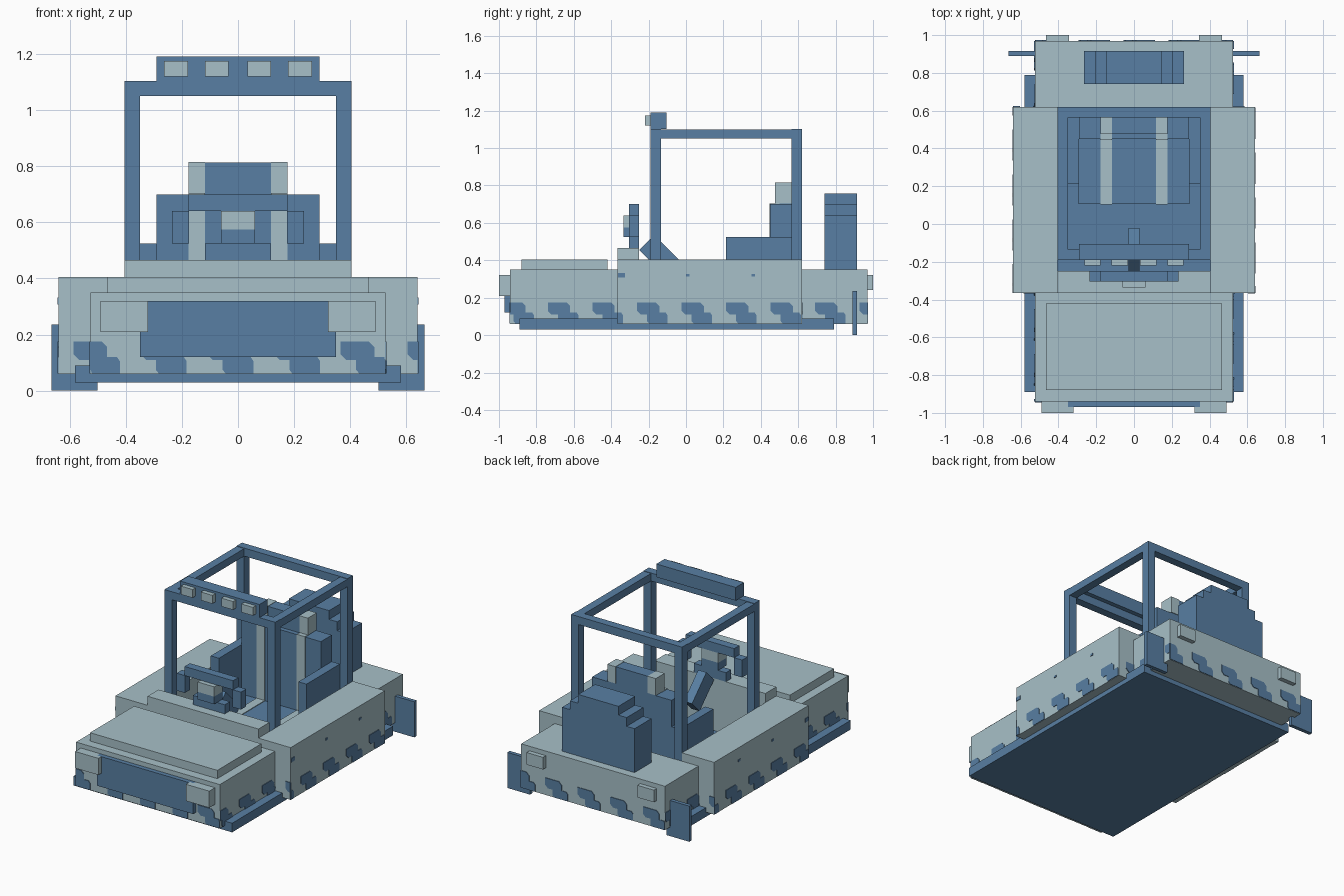
import bpy
import bmesh
from mathutils import Vector

if "Cube" in bpy.data.objects:
    bpy.data.objects.remove(bpy.data.objects["Cube"], do_unlink=True)


def material(name, rgb):
    m = bpy.data.materials.new(name)
    m.use_nodes = True
    m.diffuse_color = (*rgb, 1)
    m.node_tree.nodes["Principled BSDF"].inputs["Base Color"].default_value = (*rgb, 1)
    return m


PALE = material("pale_grey_blue", (0.39, 0.53, 0.58))
BLUE = material("slate_blue", (0.098, 0.212, 0.366))


def finish(name, bm, mat):
    bmesh.ops.recalc_face_normals(bm, faces=bm.faces)
    mesh = bpy.data.meshes.new(name)
    bm.to_mesh(mesh)
    bm.free()
    mesh.materials.append(mat)
    ob = bpy.data.objects.new(name, mesh)
    bpy.context.scene.collection.objects.link(ob)
    return ob


def box(name, xs, ys, zs, mat):
    """Box from its extents on each axis."""
    bm = bmesh.new()
    bmesh.ops.create_cube(bm, size=1)
    for v in bm.verts:
        v.co = [r[0] if c < 0 else r[1] for c, r in zip(v.co, (xs, ys, zs))]
    return finish(name, bm, mat)


def wide(name, half, ys, zs, mat):
    """Box centred on x = 0."""
    return box(name, (-half, half), ys, zs, mat)


def pair(name, xs, ys, zs, mat):
    """Matching boxes on both sides."""
    box("left_" + name, xs, ys, zs, mat)
    box("right_" + name, (-xs[1], -xs[0]), ys, zs, mat)


def prism(bm, ring, depth):
    """Add a closed outline extruded along a vector."""
    a = [bm.verts.new(p) for p in ring]
    b = [bm.verts.new(p + depth) for p in ring]
    bm.faces.new(a)
    bm.faces.new(b[::-1])
    for i in range(len(a)):
        j = (i + 1) % len(a)
        bm.faces.new((a[i], b[i], b[j], a[j]))


# Hull
wide("chassis_plate", 0.58, (-0.89, 0.79), (0.03, 0.09), BLUE)
wide("front_body", 0.525, (-0.94, -0.365), (0.06, 0.35), PALE)
wide("hood_panel", 0.465, (-0.88, -0.42), (0.35, 0.405), PALE)
wide("cowl", 0.405, (-0.365, -0.25), (0.06, 0.465), PALE)
wide("rear_body", 0.525, (0.62, 0.97), (0.06, 0.35), PALE)
pair("side_pod", (0.405, 0.64), (-0.365, 0.62), (0.06, 0.405), PALE)
wide("cockpit_floor", 0.405, (-0.25, 0.62), (0.06, 0.12), BLUE)

# Nose, tail and mud flaps
wide("grille", 0.35, (-0.97, -0.94), (0.12, 0.32), BLUE)
pair("headlight", (0.32, 0.49), (-1.0, -0.94), (0.21, 0.32), PALE)
pair("tail_light", (0.345, 0.465), (0.97, 1.0), (0.24, 0.32), PALE)
pair("mud_flap", (0.50, 0.665), (0.89, 0.915), (0, 0.235), BLUE)

# Stepped engine block
for i, half in enumerate((0.265, 0.207, 0.147)):
    base = 0.35 if i == 0 else 0.58 + 0.058 * i
    wide(f"engine_step_{i + 1}", half, (0.74, 0.915), (base, 0.64 + 0.058 * i), BLUE)

# Roll cage
pair("front_post", (0.35, 0.405), (-0.19, -0.135), (0.12, 1.103), BLUE)
pair("rear_post", (0.35, 0.405), (0.565, 0.62), (0.12, 1.103), BLUE)
pair("roof_rail", (0.35, 0.405), (-0.135, 0.565), (1.05, 1.10), BLUE)
wide("front_crossbar", 0.35, (-0.19, -0.135), (1.05, 1.103), BLUE)
wide("rear_crossbar", 0.35, (0.565, 0.62), (1.05, 1.103), BLUE)

# Roof light bar
wide("light_bar", 0.29, (-0.19, -0.105), (1.103, 1.19), BLUE)
pair("inner_roof_light", (0.033, 0.118), (-0.22, -0.19), (1.12, 1.175), PALE)
pair("outer_roof_light", (0.178, 0.263), (-0.22, -0.19), (1.12, 1.175), PALE)

# Seat with pale stripes
wide("seat_cushion", 0.295, (0.105, 0.565), (0.12, 0.20), BLUE)
wide("seat_back", 0.29, (0.45, 0.565), (0.20, 0.70), BLUE)
wide("headrest", 0.175, (0.48, 0.565), (0.70, 0.813), BLUE)
pair("armrest", (0.29, 0.35), (0.215, 0.565), (0.12, 0.525), BLUE)
STRIPE = (0.117, 0.177)
pair("cushion_stripe", STRIPE, (0.102, 0.45), (0.12, 0.204), PALE)
pair("back_stripe", STRIPE, (0.446, 0.50), (0.204, 0.704), PALE)
pair("headrest_stripe", STRIPE, (0.476, 0.569), (0.704, 0.815), PALE)

# Steering wheel and slanted column
RIM = (-0.305, -0.25)
wide("wheel_top", 0.177, RIM, (0.64, 0.70), BLUE)
pair("wheel_grip", (0.175, 0.235), RIM, (0.525, 0.64), BLUE)
wide("wheel_bottom", 0.117, RIM, (0.465, 0.525), BLUE)
wide("wheel_hub", 0.06, (-0.335, -0.25), (0.575, 0.64), PALE)
wide("wheel_spoke", 0.06, (-0.335, -0.25), (0.525, 0.575), BLUE)
column = bmesh.new()
side = [(-0.25, 0.455), (-0.17, 0.535), (-0.02, 0.385), (-0.10, 0.305)]
prism(column, [Vector((-0.03, y, z)) for y, z in side], Vector((0.06, 0, 0)))
finish("steering_column", column, BLUE)

# Camouflage patches: one S-shaped outline repeated along the hull faces
PATCH = [(-0.11, 0.175), (-0.01, 0.175), (0.01, 0.155), (0.01, 0.12), (0.045, 0.12),
         (0.055, 0.105), (0.055, 0.062), (-0.045, 0.062), (-0.055, 0.075),
         (-0.055, 0.11), (-0.09, 0.11), (-0.11, 0.13)]
PERIOD = 0.238
camo = bmesh.new()


def camo_face(normal, offset, start, end, phase):
    """Repeat the patch over a wall, trimmed to the wall's ends."""
    n = Vector(normal)
    along = Vector((0, 0, 1)).cross(n)
    for k in range(-6, 7):
        ring = []
        for u, z in PATCH:
            u = min(max(u + phase + k * PERIOD, start), end)
            p = n * offset + along * u + Vector((0, 0, z))
            if not ring or (p - ring[-1]).length > 1e-5:
                ring.append(p)
        spread = [p.dot(along) for p in ring]
        if max(spread) - min(spread) > 0.005:
            prism(camo, ring, n * 0.004)


camo_face((0, -1, 0), 0.94, -0.525, 0.525, 0)
camo_face((0, 1, 0), 0.97, -0.525, 0.525, 0)
for a, b in ((-0.64, -0.525), (0.525, 0.64)):
    camo_face((0, -1, 0), 0.365, a, b, 0)
    camo_face((0, 1, 0), 0.62, a, b, 0)
for s in (1, -1):
    for out, a, b in ((0.525, -0.94, -0.365), (0.64, -0.365, 0.62), (0.525, 0.62, 0.97)):
        lo, hi = sorted((a * s, b * s))
        camo_face((s, 0, 0), out, lo, hi, 0.085)
finish("camouflage_patches", camo, BLUE)

# Small upper flecks on the pods
for i, (y, r) in enumerate(((-0.345, 0.018), (0.01, 0.01), (0.36, 0.01))):
    pair(f"fleck_{i + 1}", (0.64, 0.644), (y - r, y + r), (0.32 - r * 0.7, 0.32 + r * 0.7), BLUE)
